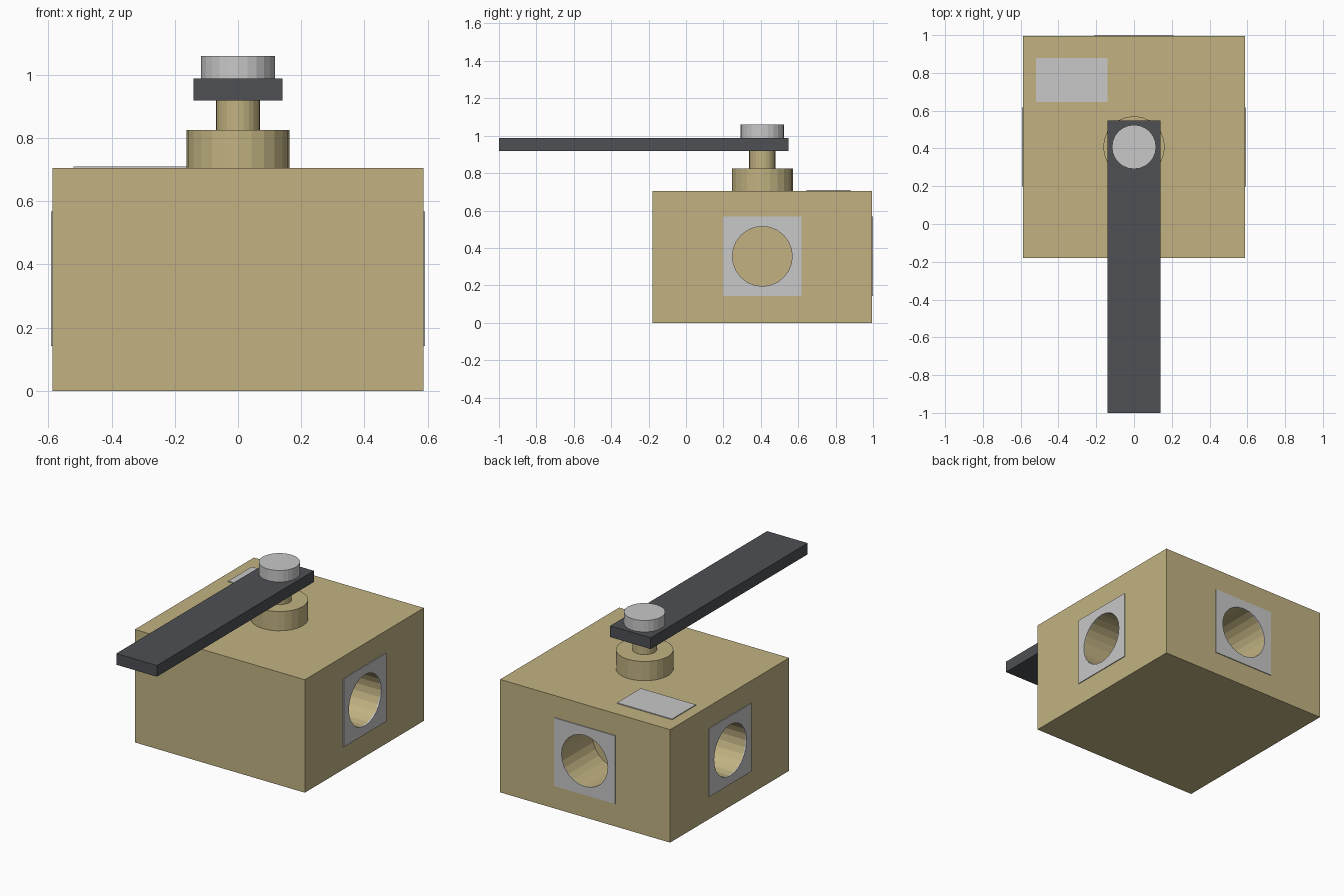
import bpy
import bmesh
from math import pi
from mathutils import Matrix, Vector

cube = bpy.data.objects.get("Cube")
if cube:
    bpy.data.objects.remove(cube, do_unlink=True)


def material(name, color):
    m = bpy.data.materials.new(name)
    m.use_nodes = True
    m.diffuse_color = (*color, 1)
    m.node_tree.nodes["Principled BSDF"].inputs["Base Color"].default_value = (*color, 1)
    return m


brass = material("brass tan", (0.54, 0.45, 0.225))
silver = material("light grey", (0.58, 0.58, 0.58))
steel = material("dark grey", (0.074, 0.08, 0.09))


def finish(name, bm, mat):
    mesh = bpy.data.meshes.new(name)
    bm.to_mesh(mesh)
    bm.free()
    mesh.materials.append(mat)
    obj = bpy.data.objects.new(name, mesh)
    bpy.context.collection.objects.link(obj)
    return obj


def box(name, low, high, mat):
    low, high = Vector(low), Vector(high)
    bm = bmesh.new()
    bmesh.ops.create_cube(bm, size=1, matrix=Matrix.Translation((low + high) / 2)
                          @ Matrix.Diagonal((*(high - low), 1)))
    return finish(name, bm, mat)


def cylinder(name, center, radius, length, mat, rotation=Matrix()):
    bm = bmesh.new()
    bmesh.ops.create_cone(bm, cap_ends=True, segments=24, radius1=radius, radius2=radius,
                          depth=length, matrix=Matrix.Translation(center) @ rotation)
    return finish(name, bm, mat)


def cut(obj, cutter):
    mod = obj.modifiers.new("bore", "BOOLEAN")
    mod.operation = "DIFFERENCE"
    mod.solver = "EXACT"
    mod.object = cutter
    bpy.context.view_layer.objects.active = obj
    bpy.ops.object.modifier_apply(modifier=mod.name)


AXIS_Y = 0.408
HALF = 0.587
TOP = 0.705
PORT_Z = 0.355
DEPTH = 0.3

# Valve body
body = box("valve_body", (-HALF, AXIS_Y - HALF, 0), (HALF, AXIS_Y + HALF, TOP), brass)

# Three blind ports, each with a square face plate
ports = {"left": (1, 0), "right": (-1, 0), "back": (0, 1)}
for side, (dx, dy) in ports.items():
    out = Vector((dx, dy, 0))
    face = Vector((0, AXIS_Y, PORT_Z)) + out * HALF
    across = Vector((abs(dy), abs(dx), 0)) * 0.21 + Vector((0, 0, 0.213))
    thick = Vector((abs(dx), abs(dy), 0)) * 0.005
    plate = box(side + "_port_plate", face - across - thick, face + across + thick, silver)
    turn = Matrix.Rotation(pi / 2, 4, "Y" if dx else "X")
    cutter = cylinder("port_cutter", face + out * (0.1 - DEPTH) / 2, 0.16,
                      DEPTH + 0.1, brass, turn)
    cutter.hide_render = True
    cut(body, cutter)
    cut(plate, cutter)
    bpy.data.objects.remove(cutter, do_unlink=True)

# Label plate on the top
box("label_plate", (-0.52, 0.645, TOP - 0.003), (-0.14, 0.88, TOP + 0.005), silver)

# Stem, lever and cap, stacked on the pivot axis
for name, radius, z0, z1, mat in (
    ("stem_collar", 0.163, TOP, 0.825, brass),
    ("stem", 0.07, 0.825, 0.92, brass),
    ("lever_cap", 0.117, 0.988, 1.06, silver),
):
    cylinder(name, (0, AXIS_Y, (z0 + z1) / 2), radius, z1 - z0, mat)
box("lever", (-0.14, -1, 0.918), (0.14, 0.548, 0.988), steel)
